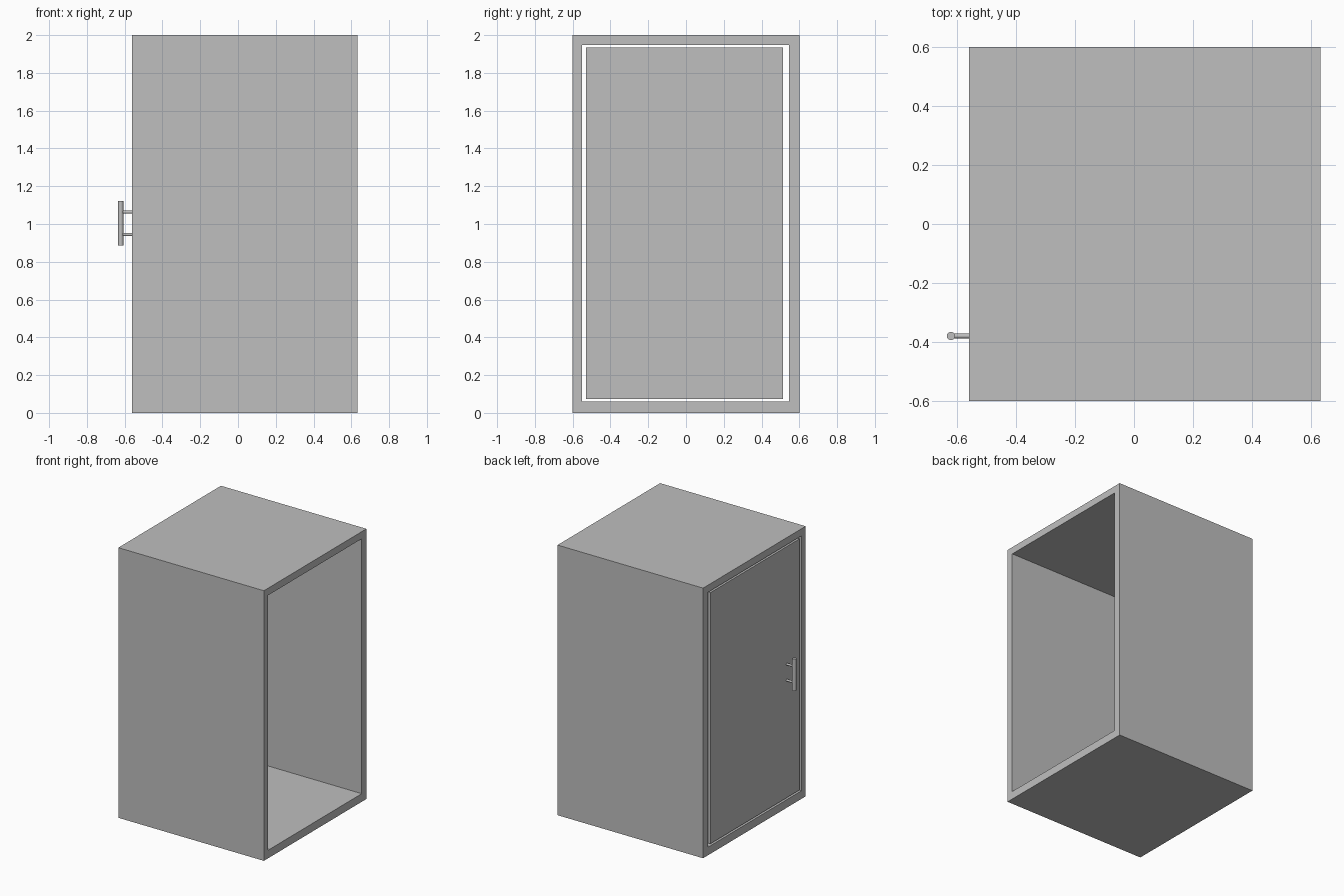
import bpy
import bmesh
from mathutils import Matrix, Vector

cube = bpy.data.objects.get("Cube")
if cube:
    bpy.data.objects.remove(cube, do_unlink=True)

grey = bpy.data.materials.new("light grey")
grey.use_nodes = True
grey.diffuse_color = (0.52, 0.52, 0.52, 1)
grey.node_tree.nodes["Principled BSDF"].inputs["Base Color"].default_value = (0.52, 0.52, 0.52, 1)


def finish(name, bm):
    bmesh.ops.recalc_face_normals(bm, faces=bm.faces)
    mesh = bpy.data.meshes.new(name)
    bm.to_mesh(mesh)
    bm.free()
    mesh.materials.append(grey)
    obj = bpy.data.objects.new(name, mesh)
    bpy.context.collection.objects.link(obj)
    return obj


def box(name, low, high):
    low, high = Vector(low), Vector(high)
    bm = bmesh.new()
    matrix = Matrix.Translation((low + high) / 2) @ Matrix.Diagonal((*(high - low), 1))
    bmesh.ops.create_cube(bm, size=1, matrix=matrix)
    return finish(name, bm)


def rod(name, start, end, radius):
    start, end = Vector(start), Vector(end)
    axis = end - start
    bm = bmesh.new()
    matrix = Matrix.Translation((start + end) / 2) @ axis.to_track_quat("Z", "Y").to_matrix().to_4x4()
    bmesh.ops.create_cone(bm, cap_ends=True, segments=24, radius1=radius, radius2=radius,
                          depth=axis.length, matrix=matrix)
    obj = finish(name, bm)
    bpy.ops.object.select_all(action="DESELECT")
    obj.select_set(True)
    bpy.context.view_layer.objects.active = obj
    bpy.ops.object.shade_smooth_by_angle()


def ring(bm, x, y0, y1, z0, z1):
    return [bm.verts.new((x, y, z)) for y, z in ((y0, z0), (y1, z0), (y1, z1), (y0, z1))]


# Open-ended cabinet shell: outer and inner rectangles joined into a tube
front, back = -0.56, 0.632
bm = bmesh.new()
loops = []
for x in (front, back):
    loops.append((ring(bm, x, -0.6, 0.6, 0, 2), ring(bm, x, -0.55, 0.545, 0.06, 1.947)))
(outer_a, inner_a), (outer_b, inner_b) = loops
for p, q in ((outer_a, outer_b), (outer_b, inner_b), (inner_b, inner_a), (inner_a, outer_a)):
    for i in range(4):
        j = (i + 1) % 4
        bm.faces.new((p[i], p[j], q[j], q[i]))
finish("cabinet_shell", bm)

# Door panel with a narrow gap all round
box("door", (front, -0.53, 0.074), (front + 0.04, 0.514, 1.934))

# Pull handle on two standoffs
bar_x, bar_y = -0.621, -0.38
rod("handle_bar", (bar_x, bar_y, 0.886), (bar_x, bar_y, 1.122), 0.014)
for name, z in (("lower", 0.944), ("upper", 1.063)):
    rod(name + "_handle_standoff", (bar_x, bar_y, z), (front + 0.005, bar_y, z), 0.008)
